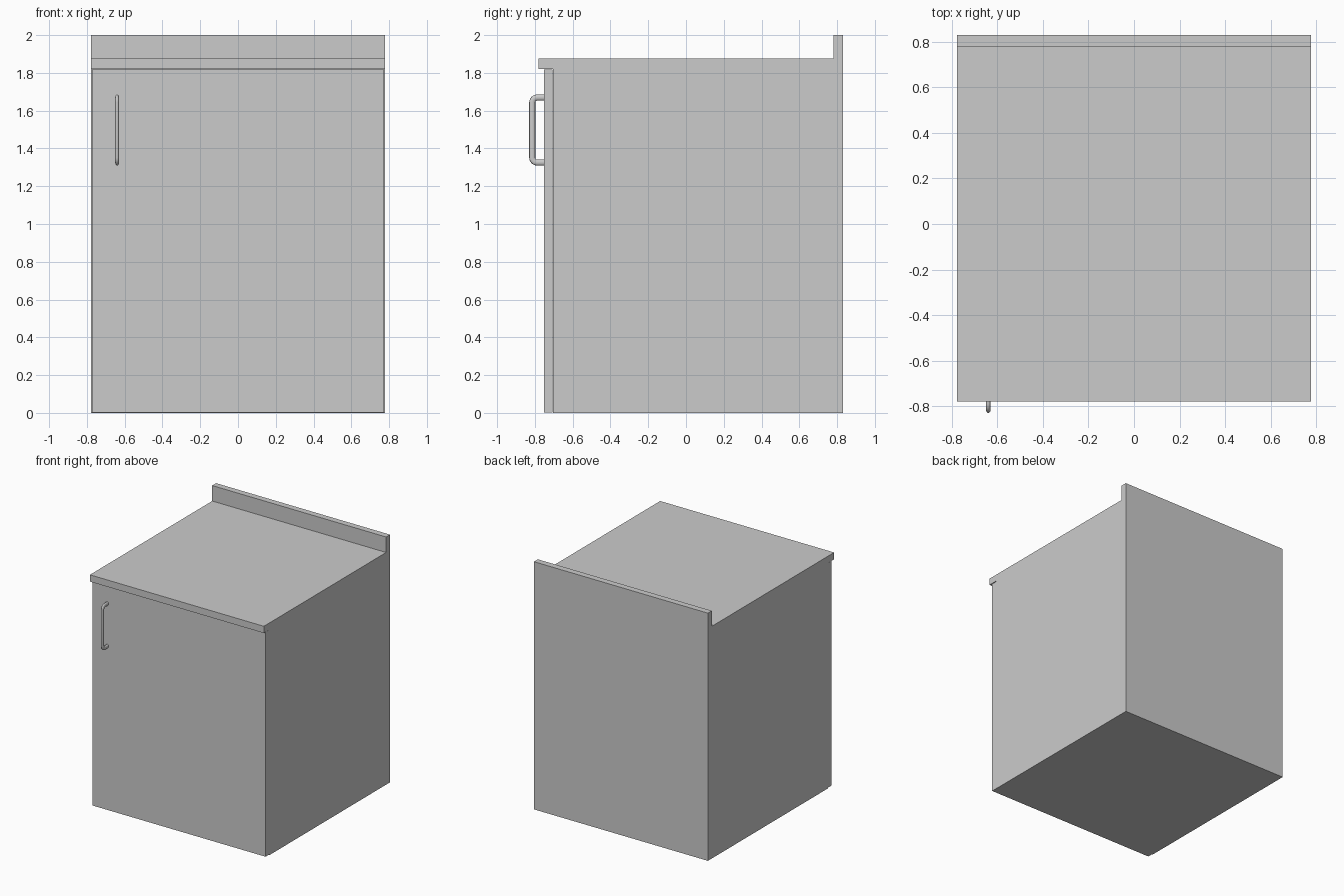
import bpy, bmesh, math

if "Cube" in bpy.data.objects:
    bpy.data.objects.remove(bpy.data.objects["Cube"])

HALF_W = 0.777


def extrude_profile(name, points, half_width):
    """Extrude a closed (y, z) outline along x, centred on x = 0."""
    bm = bmesh.new()
    face = bm.faces.new([bm.verts.new((-half_width, y, z)) for y, z in points])
    result = bmesh.ops.extrude_face_region(bm, geom=[face])
    verts = [g for g in result["geom"] if isinstance(g, bmesh.types.BMVert)]
    bmesh.ops.translate(bm, verts=verts, vec=(2 * half_width, 0, 0))
    bmesh.ops.recalc_face_normals(bm, faces=bm.faces)
    mesh = bpy.data.meshes.new(name)
    bm.to_mesh(mesh)
    bm.free()
    obj = bpy.data.objects.new(name, mesh)
    bpy.context.collection.objects.link(obj)
    return obj


# Carcass with overhanging worktop and backsplash, flush at the sides
extrude_profile("cabinet_body", [
    (-0.705, 0.0), (0.83, 0.0), (0.83, 2.0), (0.78, 2.0), (0.78, 1.875),
    (-0.78, 1.875), (-0.78, 1.82), (-0.705, 1.82)], HALF_W)

# Door panel with a hairline gap all round
extrude_profile("door", [
    (-0.753, 0.003), (-0.706, 0.003), (-0.706, 1.817), (-0.753, 1.817)],
    HALF_W - 0.003)

# Pull handle: bent tube with rounded corners, flattened in x
MID_Z, BAR_Y, LEG, BEND, TUBE = 1.4975, -0.814, 0.172, 0.026, 0.016
upper = [(-0.75, LEG)]
for i in range(7):
    a = math.radians(90 + 15 * i)
    upper.append((BAR_Y + BEND + BEND * math.cos(a),
                  LEG - BEND + BEND * math.sin(a)))
path = upper + [(y, -z) for y, z in reversed(upper)]

curve = bpy.data.curves.new("door_handle", "CURVE")
curve.dimensions = "3D"
curve.bevel_depth = TUBE
curve.bevel_resolution = 4
curve.use_fill_caps = True
spline = curve.splines.new("POLY")
spline.points.add(len(path) - 1)
for point, (y, z) in zip(spline.points, path):
    point.co = (0, y, z, 1)
handle = bpy.data.objects.new("door_handle", curve)
bpy.context.collection.objects.link(handle)
handle.location = (-0.64, 0, MID_Z)
handle.scale.x = 0.65

# Convert to mesh and smooth the tube
bpy.ops.object.select_all(action="DESELECT")
handle.select_set(True)
bpy.context.view_layer.objects.active = handle
bpy.ops.object.convert(target="MESH")
bpy.ops.object.shade_smooth_by_angle(angle=math.radians(45))
